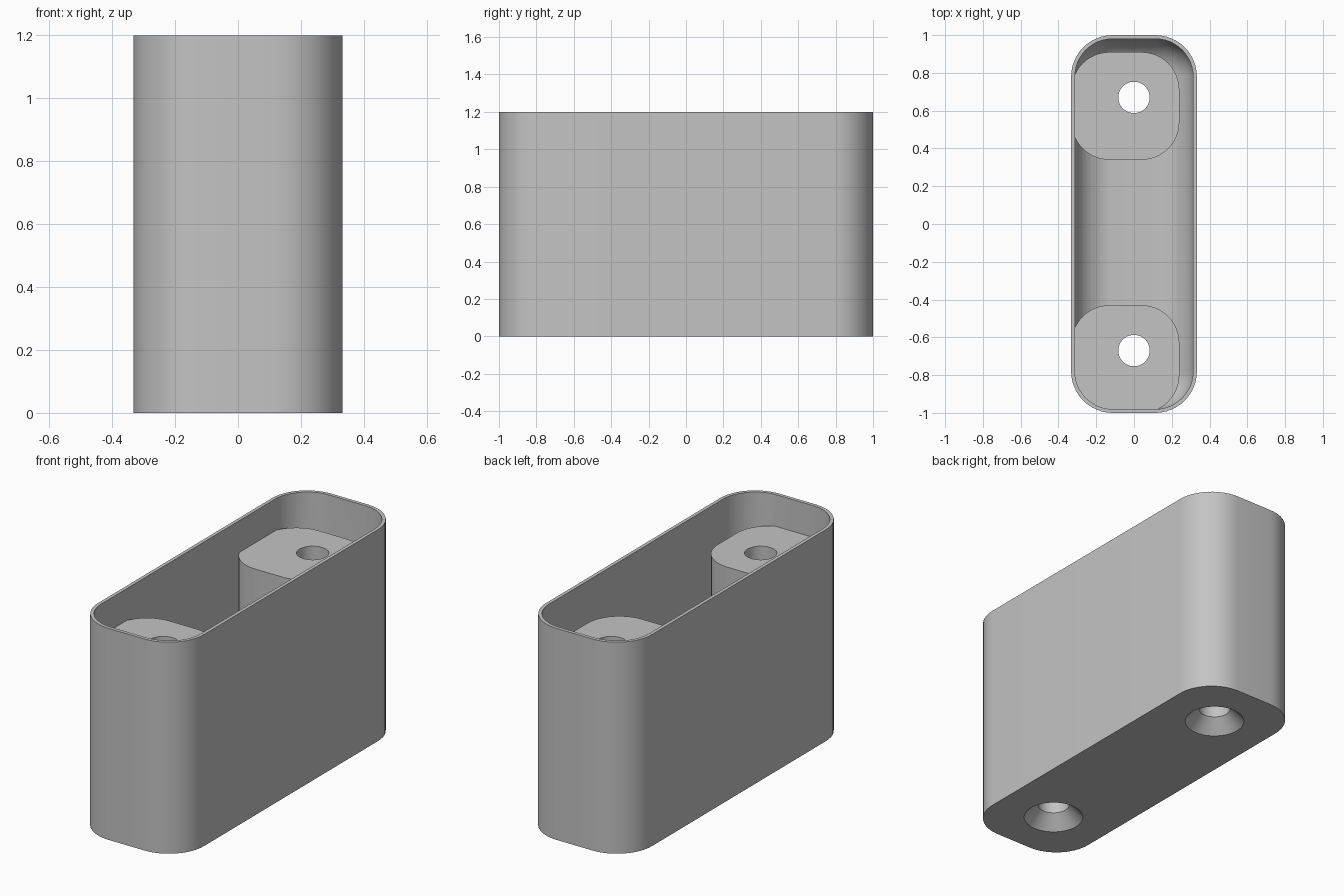
import bpy, bmesh
from math import cos, sin, pi, radians

if "Cube" in bpy.data.objects:
    bpy.data.objects.remove(bpy.data.objects["Cube"])

HALF_X, HALF_Y, HEIGHT = 0.333, 1.0, 1.2
CORNER, WALL, FLOOR = 0.22, 0.02, 0.02
HOLE_Y, HOLE_R, SINK_R, SINK_DEPTH = 0.67, 0.083, 0.157, 0.075
BOSS_HALF, BOSS_R, BOSS_TOP, BOSS_SHIFT = 0.285, 0.2, 1.02, -0.045

grey = bpy.data.materials.new("light grey")
grey.use_nodes = True
colour = (0.55, 0.55, 0.55, 1)
grey.diffuse_color = colour
grey.node_tree.nodes["Principled BSDF"].inputs["Base Color"].default_value = colour


def outline(hx, hy, r, z, steps=12):
    """Rounded rectangle points; a circle when hx = hy = r."""
    points = []
    for i, (sx, sy) in enumerate([(1, 1), (-1, 1), (-1, -1), (1, -1)]):
        for k in range(steps + 1):
            a = (i + k / steps) * pi / 2
            points.append((sx * (hx - r) + r * cos(a), sy * (hy - r) + r * sin(a), z))
    return points


def loft(name, rings, x=0, y=0):
    """Solid through (half x, half y, corner radius, z) rings, bottom to top."""
    bm = bmesh.new()
    loops = [[bm.verts.new(p) for p in outline(*ring)] for ring in rings]
    for low, high in zip(loops, loops[1:]):
        for i in range(len(low)):
            j = (i + 1) % len(low)
            bm.faces.new((low[i], low[j], high[j], high[i]))
    bm.faces.new(loops[0][::-1])
    bm.faces.new(loops[-1])
    bmesh.ops.remove_doubles(bm, verts=bm.verts, dist=0.0001)
    bmesh.ops.recalc_face_normals(bm, faces=bm.faces)
    mesh = bpy.data.meshes.new(name)
    bm.to_mesh(mesh)
    bm.free()
    mesh.materials.append(grey)
    obj = bpy.data.objects.new(name, mesh)
    obj.location = (x, y, 0)
    bpy.context.collection.objects.link(obj)
    return obj


def subtract(target, cutter):
    """Cut one solid out of another and discard the cutter."""
    mod = target.modifiers.new("cut", 'BOOLEAN')
    mod.operation, mod.solver, mod.object = 'DIFFERENCE', 'EXACT', cutter
    bpy.context.view_layer.update()
    bpy.context.view_layer.objects.active = target
    bpy.ops.object.modifier_apply(modifier=mod.name)
    bpy.data.objects.remove(cutter)


# Outer shell
body = loft("housing", [(HALF_X, HALF_Y, CORNER, z) for z in (0, HEIGHT)])

# Inner cavity with a rounded floor edge
ix, iy, r = HALF_X - WALL, HALF_Y - WALL, CORNER - WALL
rings = []
for k in range(11):
    a = k / 10 * pi / 2
    inset = r * (1 - sin(a))
    rings.append((ix - inset, iy - inset, r - inset, FLOOR + r * (1 - cos(a))))
rings.append((ix, iy, r, HEIGHT + 0.1))
cavity = loft("cavity_cutter", rings)

# Screw bosses are left standing inside the cavity
for side in (-1, 1):
    boss = loft("boss_cutter", [(BOSS_HALF, BOSS_HALF, BOSS_R, z) for z in (-0.1, BOSS_TOP)],
                BOSS_SHIFT, side * HOLE_Y + BOSS_SHIFT)
    subtract(cavity, boss)
subtract(body, cavity)

# Countersunk screw holes from below
for side in (-1, 1):
    profile = [(SINK_R, -0.05), (SINK_R, 0), (HOLE_R, SINK_DEPTH), (HOLE_R, HEIGHT + 0.1)]
    hole = loft("hole_cutter", [(q, q, q, z) for q, z in profile], 0, side * HOLE_Y)
    subtract(body, hole)

# Smooth curved walls with crisp rims
bpy.ops.object.select_all(action='DESELECT')
body.select_set(True)
bpy.context.view_layer.objects.active = body
bpy.ops.object.shade_smooth_by_angle(angle=radians(30))
